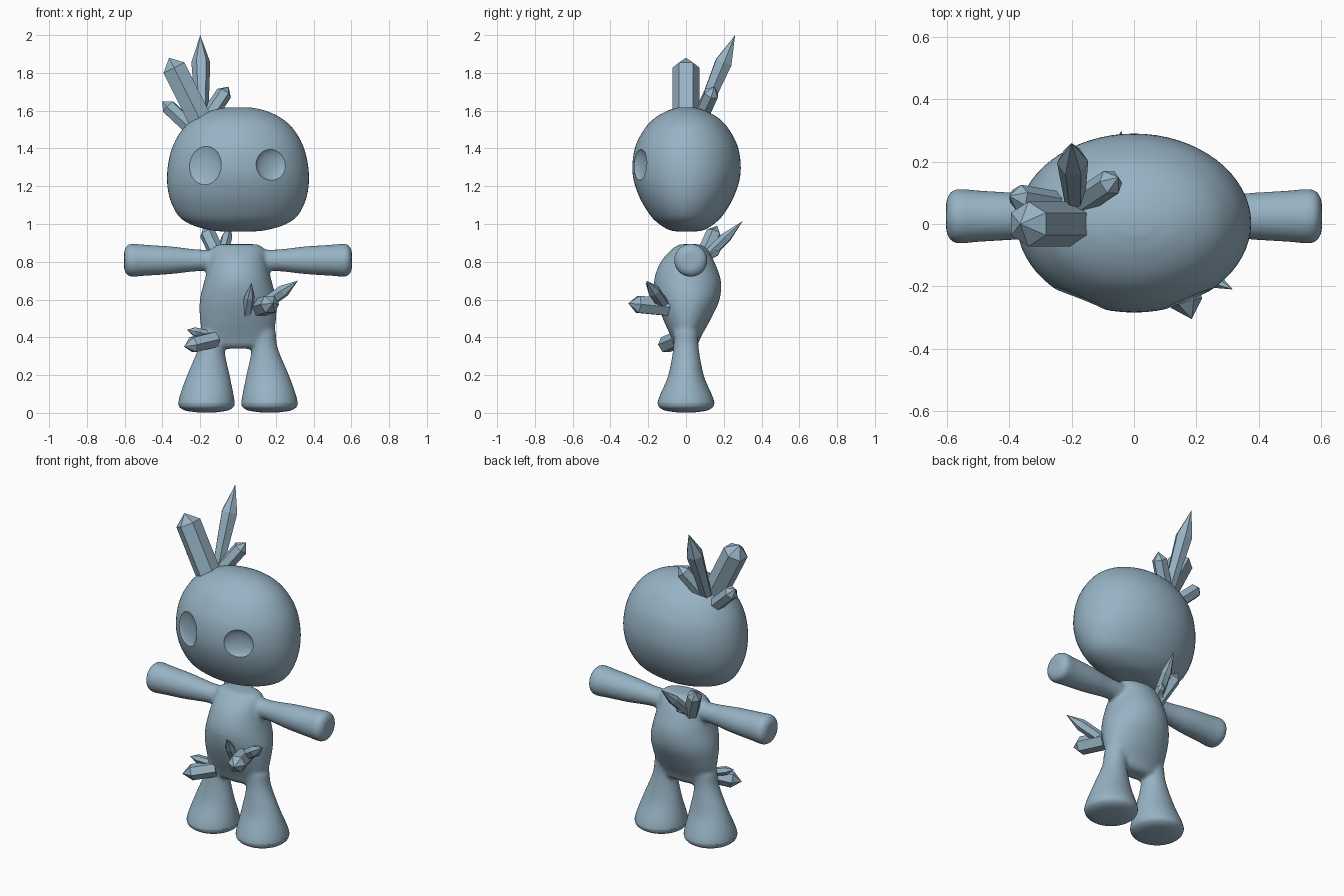
import bpy, bmesh, math
from mathutils import Vector, Matrix

if "Cube" in bpy.data.objects:
    bpy.data.objects.remove(bpy.data.objects["Cube"], do_unlink=True)

COLOUR = (0.31, 0.45, 0.55, 1)
mat = bpy.data.materials.new("blue grey")
mat.use_nodes = True
mat.diffuse_color = COLOUR
bsdf = next(n for n in mat.node_tree.nodes if n.type == "BSDF_PRINCIPLED")
bsdf.inputs["Base Color"].default_value = COLOUR
bsdf.inputs["Roughness"].default_value = 0.7


def add_object(name, bm):
    bmesh.ops.recalc_face_normals(bm, faces=bm.faces)
    mesh = bpy.data.meshes.new(name)
    bm.to_mesh(mesh)
    bm.free()
    obj = bpy.data.objects.new(name, mesh)
    bpy.context.collection.objects.link(obj)
    mesh.materials.append(mat)
    return obj


def select(obj):
    bpy.ops.object.select_all(action="DESELECT")
    obj.select_set(True)
    bpy.context.view_layer.objects.active = obj


def smooth(obj, angle=35):
    select(obj)
    bpy.ops.object.shade_smooth_by_angle(angle=math.radians(angle))


def spline(rows, steps=5):
    """Smooth the rows with a Catmull-Rom curve."""
    rows = [Vector(r) for r in rows]
    pts = [rows[0]] + rows + [rows[-1]]
    out = []
    for a, b, c, d in zip(pts, pts[1:], pts[2:], pts[3:]):
        for i in range(steps):
            t = i / steps
            out.append(0.5 * (2 * b + (c - a) * t + (2 * a - 5 * b + 4 * c - d) * t ** 2
                              + (3 * b - a - 3 * c + d) * t ** 3))
    return out + [rows[-1]]


def loft(bm, rows, matrix=Matrix(), seg=40):
    """Skin elliptical rings; a row is (height, x radius, y radius, x centre, y centre)."""
    rings = []
    for h, rx, ry, cx, cy in spline(rows):
        ring = []
        for i in range(seg):
            a = math.tau * i / seg
            p = Vector((cx + rx * math.cos(a), cy + ry * math.sin(a), h))
            ring.append(bm.verts.new(matrix @ p))
        rings.append(ring)
    for lo, hi in zip(rings, rings[1:]):
        for i in range(seg):
            j = (i + 1) % seg
            bm.faces.new((lo[i], lo[j], hi[j], hi[i]))
    bm.faces.new(rings[0][::-1])
    bm.faces.new(rings[-1])


# Head with two shallow eye sockets
bm = bmesh.new()
loft(bm, [(z, rx, ry, 0, 0.003) for z, rx, ry in [
    (0.96, 0.07, 0.04), (0.968, 0.15, 0.09), (1.0, 0.255, 0.145), (1.05, 0.32, 0.195),
    (1.15, 0.365, 0.253), (1.27, 0.375, 0.286), (1.4, 0.35, 0.274), (1.5, 0.295, 0.225),
    (1.56, 0.23, 0.17), (1.6, 0.145, 0.1), (1.618, 0.06, 0.04)]], seg=64)
head = add_object("head", bm)
for side, width, height in [(1, 0.09, 0.088), (-1, 0.1, 0.118)]:
    bm = bmesh.new()
    bmesh.ops.create_uvsphere(bm, u_segments=40, v_segments=24, radius=1)
    place = (Matrix.Translation((side * 0.178, -0.252, 1.317))
             @ Matrix.Rotation(side * math.radians(23), 4, "Z")
             @ Matrix.Diagonal((width, 0.035, height, 1)))
    bmesh.ops.transform(bm, matrix=place, verts=bm.verts)
    cutter = add_object("eye_cutter", bm)
    cutter.hide_render = True
    cut = head.modifiers.new("socket", "BOOLEAN")
    cut.operation, cut.solver, cut.object = "DIFFERENCE", "EXACT", cutter
    select(head)
    bpy.ops.object.modifier_apply(modifier=cut.name)
    bpy.data.objects.remove(cutter, do_unlink=True)
smooth(head)

# Body: torso, arms and legs fused into one soft skin
bm = bmesh.new()
loft(bm, [(z, rx, ry, 0, cy) for z, rx, ry, cy in [
    (0.34, 0.11, 0.04, 0), (0.36, 0.17, 0.062, 0), (0.4, 0.187, 0.078, 0),
    (0.5, 0.202, 0.128, 0.005), (0.6, 0.202, 0.168, 0.01), (0.7, 0.178, 0.177, 0.008),
    (0.8, 0.152, 0.142, 0.008), (0.87, 0.138, 0.09, 0.02), (0.893, 0.1, 0.05, 0.02)]])
for side in (1, -1):
    loft(bm, [(z, rx, ry, side * cx, 0) for z, rx, ry, cx in [
        (0, 0.15, 0.15, 0.167), (0.05, 0.15, 0.152, 0.167), (0.1, 0.141, 0.136, 0.165),
        (0.2, 0.113, 0.094, 0.157), (0.34, 0.07, 0.068, 0.142), (0.43, 0.07, 0.066, 0.13)]])
    outward = Matrix.Translation((0, 0.025, 0.808)) @ Matrix.Rotation(side * math.pi / 2, 4, "Y")
    loft(bm, [(x, r, r, 0, 0) for x, r in [
        (0.02, 0.056), (0.2, 0.057), (0.35, 0.073), (0.5, 0.083),
        (0.565, 0.088), (0.59, 0.076), (0.603, 0.05)]], outward)
body = add_object("body", bm)
remesh = body.modifiers.new("fuse", "REMESH")
remesh.mode, remesh.voxel_size = "VOXEL", 0.01
soften = body.modifiers.new("soften", "SMOOTH")
soften.factor, soften.iterations = 0.5, 10
select(body)
for name in ("fuse", "soften"):
    bpy.ops.object.modifier_apply(modifier=name)

# Trim the feet flat and close them with rounded soles
bm = bmesh.new()
bm.from_mesh(body.data)
bmesh.ops.bisect_plane(bm, geom=bm.verts[:] + bm.edges[:] + bm.faces[:],
                       plane_co=(0, 0, 0.052), plane_no=(0, 0, 1), clear_inner=True)
bm.to_mesh(body.data)
bm.free()
smooth(body, 60)
for side, label in ((1, "left"), (-1, "right")):
    bm = bmesh.new()
    loft(bm, [(z, r, r, side * 0.167, 0) for z, r in [
        (0.053, 0.15), (0.03, 0.142), (0.012, 0.11), (0.003, 0.05)]])
    smooth(add_object(label + "_sole", bm), 50)


def crystal(name, base, tip, radius, shoulder=0.8, taper=1.0):
    """Six-sided shard with a pointed end."""
    base, tip = Vector(base), Vector(tip)
    axis = tip - base
    turn = axis.to_track_quat("Z", "Y").to_matrix().to_4x4()
    place = Matrix.Translation(base) @ turn
    bm = bmesh.new()
    rings = []
    for h, r in ((0, radius * taper), (axis.length * shoulder, radius)):
        rings.append([bm.verts.new(place @ Vector((r * math.cos(i * math.pi / 3),
                                                   r * math.sin(i * math.pi / 3), h)))
                      for i in range(6)])
    point = bm.verts.new(tip)
    bm.faces.new(rings[0])
    for i in range(6):
        j = (i + 1) % 6
        bm.faces.new((rings[0][i], rings[0][j], rings[1][j], rings[1][i]))
        bm.faces.new((rings[1][i], rings[1][j], point))
    add_object(name, bm)


# Crystals on the head
crystal("head_crystal_thick", (-0.19, 0, 1.53), (-0.365, 0, 1.88), 0.072, 0.85)
crystal("head_crystal_tall", (-0.19, 0.07, 1.55), (-0.2, 0.26, 2.0), 0.05, 0.68, 0.65)
crystal("head_crystal_back", (-0.17, 0.07, 1.55), (-0.05, 0.15, 1.727), 0.043, 0.8)
crystal("head_crystal_side", (-0.23, 0.06, 1.49), (-0.4, 0.09, 1.65), 0.042, 0.82)
# Crystals on the upper back
crystal("back_crystal_long", (-0.09, 0.08, 0.8), (-0.04, 0.3, 1.015), 0.03, 0.6)
crystal("back_crystal_thick", (-0.09, 0.08, 0.8), (-0.18, 0.165, 0.99), 0.043, 0.8)
crystal("back_crystal_small", (-0.08, 0.1, 0.82), (-0.06, 0.185, 0.865), 0.022, 0.7)
# Crystals on the left hip
crystal("hip_crystal_long", (0.12, -0.11, 0.56), (0.317, -0.21, 0.7), 0.034, 0.62)
crystal("hip_crystal_thick", (0.12, -0.1, 0.56), (0.185, -0.305, 0.58), 0.052, 0.75)
crystal("hip_crystal_small", (0.045, -0.1, 0.52), (0.072, -0.215, 0.69), 0.028, 0.55)
# Crystals on the right thigh
crystal("thigh_crystal_thick", (-0.12, -0.04, 0.39), (-0.285, -0.135, 0.35), 0.046, 0.72)
crystal("thigh_crystal_small", (-0.14, -0.03, 0.41), (-0.27, -0.08, 0.44), 0.025, 0.7)
